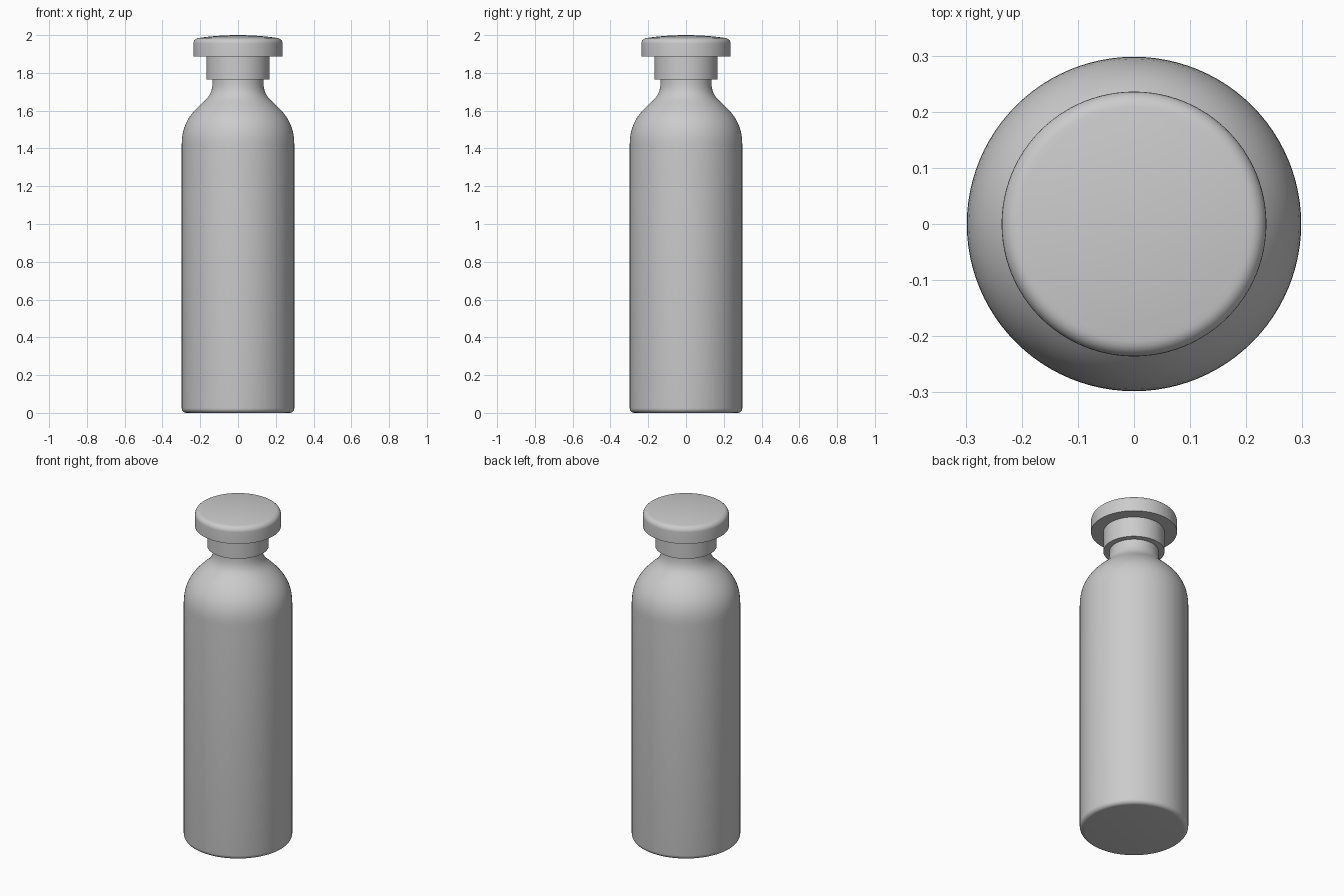
import bpy
import bmesh
import math
from mathutils import Vector

if "Cube" in bpy.data.objects:
    bpy.data.objects.remove(bpy.data.objects["Cube"], do_unlink=True)

SIDES = 96

grey = bpy.data.materials.new("light grey")
grey.use_nodes = True
grey.diffuse_color = (0.6, 0.6, 0.6, 1)
grey.node_tree.nodes["Principled BSDF"].inputs["Base Color"].default_value = (0.6, 0.6, 0.6, 1)


def bezier(p0, p1, p2, p3, steps=12):
    """Points of a cubic curve in (radius, height)."""
    pts = []
    for i in range(steps + 1):
        t = i / steps
        s = 1 - t
        pts.append(tuple(s**3 * a + 3 * s * s * t * b + 3 * s * t * t * c + t**3 * d
                         for a, b, c, d in zip(p0, p1, p2, p3)))
    return pts


def fillet(cx, cz, r, start, end, steps=6):
    """Points of a rounded edge, angles in degrees."""
    angles = [math.radians(start + (end - start) * i / steps) for i in range(steps + 1)]
    return [(cx + r * math.cos(a), cz + r * math.sin(a)) for a in angles]


def lathe(name, profile):
    """Spin a profile of (radius, height) around the z axis."""
    bm = bmesh.new()
    verts = [bm.verts.new((r, 0, z)) for r, z in profile]
    edges = [bm.edges.new(pair) for pair in zip(verts, verts[1:])]
    bmesh.ops.spin(bm, geom=verts + edges, cent=Vector(), axis=Vector((0, 0, 1)),
                   angle=math.tau, steps=SIDES, use_duplicate=False)
    bmesh.ops.remove_doubles(bm, verts=bm.verts, dist=1e-4)
    bmesh.ops.recalc_face_normals(bm, faces=bm.faces)
    mesh = bpy.data.meshes.new(name)
    bm.to_mesh(mesh)
    bm.free()
    mesh.materials.append(grey)
    obj = bpy.data.objects.new(name, mesh)
    bpy.context.collection.objects.link(obj)
    bpy.ops.object.select_all(action='DESELECT')
    obj.select_set(True)
    bpy.context.view_layer.objects.active = obj
    bpy.ops.object.shade_smooth_by_angle(angle=math.radians(40))
    return obj


# Bottle: rounded base, straight wall, domed shoulder, flared neck root
shoulder = bezier((0.298, 1.42), (0.298, 1.53), (0.25, 1.585), (0.19, 1.64))
neck_root = bezier((0.19, 1.64), (0.157, 1.67), (0.136, 1.69), (0.135, 1.75), 8)
lathe("bottle_body", [(0, 0)] + fillet(0.273, 0.025, 0.025, -90, 0)
      + shoulder + neck_root[1:] + [(0.135, 1.78), (0, 1.78)])

# Collar below the cap
lathe("cap_collar", [(0, 1.764), (0.168, 1.764), (0.168, 1.9), (0, 1.9)])

# Cap disc: rounded upper rim and a shallow crown
lathe("cap_top", [(0, 1.886), (0.236, 1.886)] + fillet(0.206, 1.955, 0.03, 0, 82)
      + bezier((0.2, 1.986), (0.14, 1.995), (0.07, 2.0), (0, 2.0), 8))
